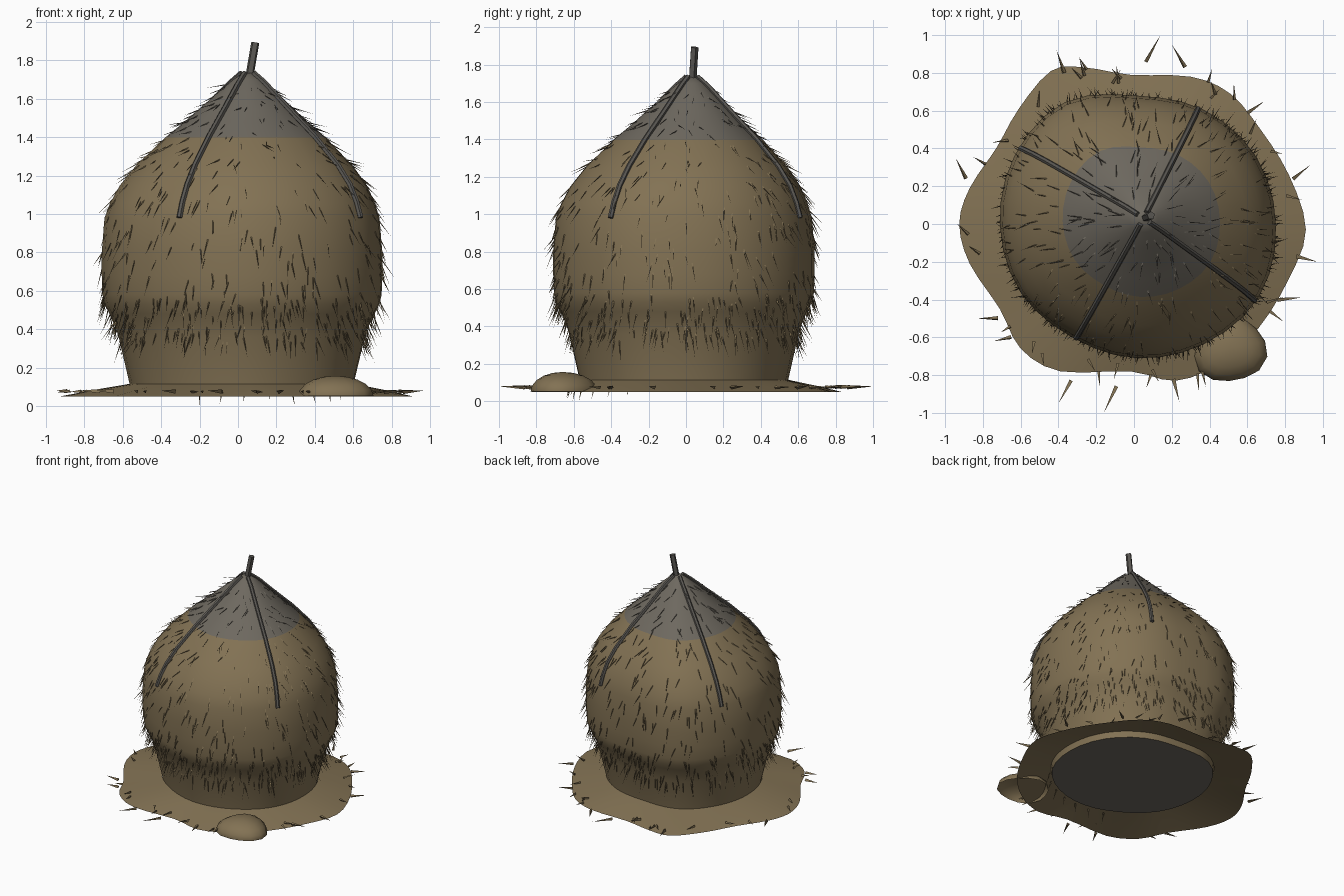
import bpy, bmesh, math, random
from mathutils import Vector

if "Cube" in bpy.data.objects:
    bpy.data.objects.remove(bpy.data.objects["Cube"])

random.seed(7)


def material(name, rgb):
    m = bpy.data.materials.new(name)
    m.diffuse_color = (*rgb, 1)
    m.use_nodes = True
    m.node_tree.nodes["Principled BSDF"].inputs["Base Color"].default_value = m.diffuse_color
    return m


HAY = material("hay brown", (0.225, 0.168, 0.088))
GREY = material("weathered grey", (0.155, 0.140, 0.115))
WOOD = material("dark wood", (0.100, 0.094, 0.084))


def finish(bm, name, mats, smooth=None):
    bmesh.ops.recalc_face_normals(bm, faces=bm.faces)
    me = bpy.data.meshes.new(name)
    bm.to_mesh(me)
    bm.free()
    ob = bpy.data.objects.new(name, me)
    bpy.context.collection.objects.link(ob)
    for m in mats:
        me.materials.append(m)
    if smooth:
        bpy.ops.object.select_all(action='DESELECT')
        ob.select_set(True)
        bpy.context.view_layer.objects.active = ob
        bpy.ops.object.shade_smooth_by_angle(angle=math.radians(smooth))
    return ob


def catmull(p0, p1, p2, p3, t):
    return 0.5 * (2 * p1 + (p2 - p0) * t + (2 * p0 - 5 * p1 + 4 * p2 - p3) * t * t
                  + (3 * p1 - p0 - 3 * p2 + p3) * t ** 3)


def loop_at(pts, u):
    i, n = int(math.floor(u)), len(pts)
    return catmull(*(pts[(i + k) % n] for k in (-1, 0, 1, 2)), u - i)


# Stack outline every 30 degrees, and its vertical profile (height, scale)
OUTLINE = [.742, .735, .712, .69, .755, .742, .72, .705, .68, .70, .722, .752]
PROFILE = [(.068, .79), (.12, .80), (.25, .842), (.36, .878), (.42, .905),
           (.48, .945), (.53, .98), (.58, .995), (.68, 1.0), (.8, 1.0), (.98, .98),
           (1.06, .942), (1.15, .88), (1.25, .775), (1.4, .57), (1.48, .44), (1.55, .335),
           (1.63, .215), (1.70, .105), (1.735, .035)]


def surface(a, z):
    z = min(z, PROFILE[-1][0])
    for (z0, s0), (z1, s1) in zip(PROFILE, PROFILE[1:]):
        if z <= z1:
            s = s0 + (s1 - s0) * max(0, z - z0) / (z1 - z0)
            break
    r = loop_at(OUTLINE, math.degrees(a) / 30) * s
    k = min(1, max(0, (z - 1.0) / 0.7))
    return Vector((.01 + .04 * k + r * math.cos(a), -.01 + .04 * k + r * math.sin(a), z))


def normal(a, z):
    z = min(max(z, .09), 1.7)
    du = surface(a + .03, z) - surface(a - .03, z)
    dv = surface(a, z + .02) - surface(a, z - .02)
    return du.cross(dv).normalized()


def bridge_rings(bm, rings):
    n = len(rings[0])
    for lo, hi in zip(rings, rings[1:]):
        for i in range(n):
            bm.faces.new((lo[i], lo[(i + 1) % n], hi[(i + 1) % n], hi[i]))


# Stack body: grey weathered top and underside
bm = bmesh.new()
N = 36
rings = [[bm.verts.new(surface(2 * math.pi * i / N, z)) for i in range(N)] for z, s in PROFILE]
bridge_rings(bm, rings)
bm.faces.new(rings[0])
bm.faces.new(rings[-1])
for f in bm.faces:
    c = f.calc_center_median()
    f.material_index = 1 if c.z > 1.4 or c.z < .075 else 0
finish(bm, "hay_stack", [HAY, GREY], 40)

# Ground mat of loose hay, an open ring sloping down to its rim
RIM = [Vector(p) for p in [
    (.91, -.03), (.82, .26), (.67, .50), (.51, .69), (.30, .78), (-.02, .79), (-.27, .83),
    (-.44, .81), (-.61, .61), (-.73, .40), (-.87, .19), (-.925, 0), (-.87, -.21),
    (-.71, -.45), (-.60, -.66), (-.39, -.78), (-.02, -.78), (.22, -.83), (.45, -.74),
    (.66, -.55), (.82, -.29)]]
bm = bmesh.new()
M = len(RIM) * 3
rings = []
for k, z in ((0, .115), (.5, .085), (1, .05)):
    ring = []
    for i in range(M):
        p = loop_at(RIM, i / 3)
        s = surface(math.atan2(p.y, p.x), .115)
        q = Vector((s.x, s.y)) * 1.0
        p = q.lerp(p, k)
        ring.append(bm.verts.new((p.x, p.y, z)))
    rings.append(ring)
bridge_rings(bm, rings[::-1])
mat = finish(bm, "ground_mat", [HAY], 40)
if mat.data.polygons[0].normal.z < 0:
    mat.data.flip_normals()

# Small mound of hay beside the stack
bm = bmesh.new()
bmesh.ops.create_uvsphere(bm, u_segments=14, v_segments=10, radius=1)
bmesh.ops.bisect_plane(bm, geom=bm.verts[:] + bm.edges[:] + bm.faces[:], plane_co=(0, 0, -.001),
                       plane_no=(0, 0, -1), clear_outer=True)
for v in bm.verts:
    a = math.atan2(v.co.y, v.co.x)
    w = 1 + .06 * math.cos(3 * a + 1)
    v.co = (.505 + .195 * w * v.co.x, -.66 + .18 * w * v.co.y, .052 + .105 * v.co.z)
finish(bm, "small_mound", [HAY], 50)


def rod(name, pts, radius, sides):
    bm = bmesh.new()
    rings = []
    for i, p in enumerate(pts):
        d = (pts[min(i + 1, len(pts) - 1)] - pts[max(i - 1, 0)]).normalized()
        u = d.cross(Vector((.3, .9, .1))).normalized()
        w = d.cross(u)
        rings.append([bm.verts.new(p + radius * (u * math.cos(t) + w * math.sin(t)))
                      for t in (2 * math.pi * k / sides for k in range(sides))])
    bridge_rings(bm, rings)
    bm.faces.new(rings[0])
    bm.faces.new(rings[-1])
    finish(bm, name, [WOOD], 40)


# Centre pole and the four bent poles lying over the top
rod("centre_pole", [Vector((.05, .03, 1.66)), Vector((.09, .045, 1.893))], .022, 5)
for i, deg in enumerate((62, 146, 242, 328)):
    a = math.radians(deg)
    pts = [surface(a, z) + normal(a, z) * .006
           for z in (1.73, 1.68, 1.55, 1.4, 1.25, 1.15, 1.06, .98)]
    rod(f"bent_pole_{i + 1}", pts, .015, 6)


def spike(bm, base, tip, width, mat_index=0):
    d = (tip - base).normalized()
    u = d.cross(Vector((.2, .3, .93))).normalized()
    w = d.cross(u)
    ring = [bm.verts.new(base + width * (u * math.cos(t) + w * math.sin(t)))
            for t in (0, 2.1, 4.2)]
    top = bm.verts.new(tip)
    for i in range(3):
        f = bm.faces.new((ring[i], ring[(i + 1) % 3], top))
        f.material_index = mat_index
    bm.faces.new(ring[::-1]).material_index = mat_index


# Straws drooping from the stack, densest around the eaves
bm = bmesh.new()
for lo, hi, count in ((.32, .58, 400), (.58, 1.0, 190), (1.0, 1.4, 190), (1.4, 1.68, 90)):
    for _ in range(count):
        z, a = random.uniform(lo, hi), random.uniform(0, 2 * math.pi)
        n = normal(a, z)
        jitter = Vector([random.uniform(-.25, .25) for _ in range(3)])
        d = (n * random.uniform(.15, .5) + Vector((0, 0, -.9)) + jitter)
        d = (d - n * min(0, d.dot(n) - .2)).normalized()
        p = surface(a, z)
        spike(bm, p - n * .003, p + d * random.uniform(.06, .13), .004, int(z > 1.4))
finish(bm, "stack_straws", [HAY, GREY])

# Loose straws around the rim, a few placed and the rest scattered
bm = bmesh.new()
for x0, y0, x1, y1 in [
        (.06, .86, .14, 1.0), (.27, .83, .20, .95), (-.37, .80, -.41, .92), (.60, .59, .69, .65),
        (-.89, .24, -.945, .35), (.86, -.17, .97, -.20), (.76, -.40, .88, -.39),
        (-.09, -.86, -.16, -1.0), (-.33, -.83, -.40, -.95), (.21, -.82, .24, -.94),
        (-.72, -.50, -.83, -.50), (.84, .24, .93, .31), (-.65, -.6, -.74, -.62)]:
    spike(bm, Vector((x0, y0, .075)), Vector((x1, y1, .08)), .013)
for _ in range(32):
    p = loop_at(RIM, random.uniform(0, len(RIM)))
    k = random.uniform(.9, 1.0)
    base = Vector((p.x * k, p.y * k, .075))
    a = math.atan2(p.y, p.x) + random.uniform(-.9, .9)
    tip = base + Vector((math.cos(a), math.sin(a), random.uniform(-.05, .1))) * random.uniform(.06, .1)
    tip.x, tip.y = max(-.94, min(.96, tip.x)), max(-.98, min(.98, tip.y))
    spike(bm, base, tip, .01)
# Short straws poking out below
for i in range(8):
    a = -1.9 + i * .2
    base = Vector((.62 * math.cos(a), .62 * math.sin(a), .09))
    spike(bm, base, base + Vector((.02 * math.sin(5 * a), -.02, -.09 + .01 * (i % 4))), .007)
finish(bm, "ground_straws", [HAY])
